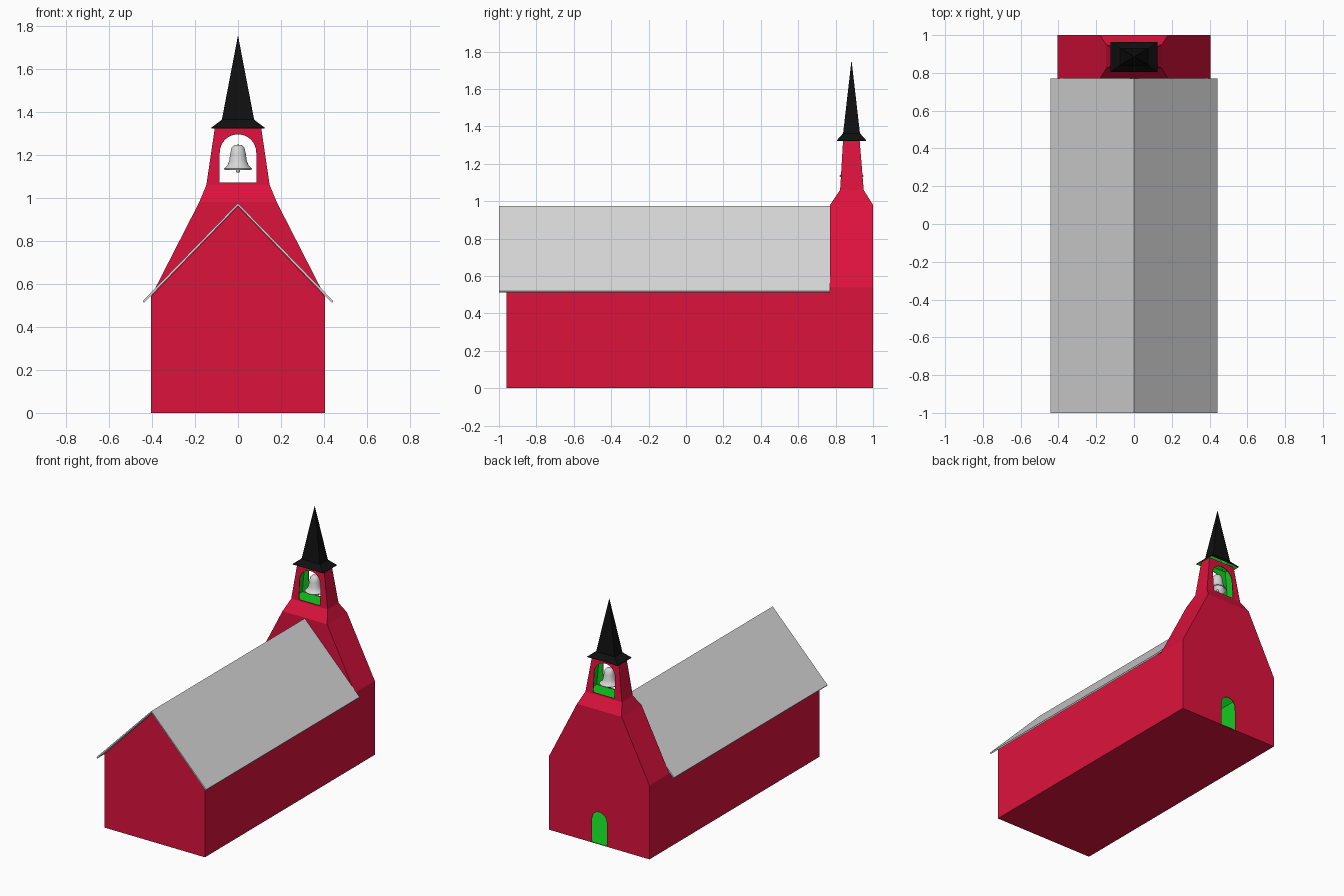
import bpy, bmesh, math
from mathutils import Vector

if "Cube" in bpy.data.objects:
    bpy.data.objects.remove(bpy.data.objects["Cube"], do_unlink=True)


def material(name, rgb):
    m = bpy.data.materials.new(name)
    m.use_nodes = True
    m.diffuse_color = (*rgb, 1)
    m.node_tree.nodes["Principled BSDF"].inputs["Base Color"].default_value = (*rgb, 1)
    return m


red = material("crimson_wall", (0.72, 0.006, 0.046))
green = material("green_interior", (0.006, 0.6, 0.014))
grey = material("light_grey", (0.68, 0.68, 0.68))
black = material("black_spire", (0.005, 0.005, 0.005))


def add_object(name, bm, *mats):
    mesh = bpy.data.meshes.new(name)
    bmesh.ops.recalc_face_normals(bm, faces=bm.faces)
    bm.to_mesh(mesh)
    bm.free()
    ob = bpy.data.objects.new(name, mesh)
    bpy.context.collection.objects.link(ob)
    for m in mats:
        mesh.materials.append(m)
    return ob


def half_shell(name, faces, outer, inner):
    """Mirrored thin shell with its own inside colour."""
    bm = bmesh.new()
    for f in faces:
        bm.faces.new([bm.verts.new(p) for p in f])
    bmesh.ops.remove_doubles(bm, verts=bm.verts, dist=0.0005)
    ob = add_object(name, bm, outer, inner)
    mirror = ob.modifiers.new("mirror", "MIRROR")
    mirror.merge_threshold = 0.001
    solid = ob.modifiers.new("wall_thickness", "SOLIDIFY")
    solid.thickness, solid.offset, solid.material_offset = 0.004, -1, 1
    return ob


def arch(w, spring, n=8):
    """Half arch, from the springing point up to the crown."""
    angles = [i * math.pi / 2 / n for i in range(n + 1)]
    return [(w * math.cos(a) if i < n else 0, spring + w * math.sin(a))
            for i, a in enumerate(angles)]


def tier(a, b, ends=True):
    """Half of a four-sided band between rings (half width, y front, y back, z)."""
    (xa, fa, ba, za), (xb, fb, bb, zb) = a, b
    faces = [[(xa, fa, za), (xa, ba, za), (xb, bb, zb), (xb, fb, zb)]]
    if ends:
        for ya, yb in ((fa, fb), (ba, bb)):
            faces.append([(0, ya, za), (xa, ya, za), (xb, yb, zb), (0, yb, zb)])
    return faces


# Nave and bell tower walls
W, EAVE, RIDGE = 0.405, 0.54, 0.96
FRONT, JOIN, BACK = -0.96, 0.77, 1.0
base = (W, JOIN, BACK, 0)
eave = (W, JOIN, BACK, EAVE)
shoulder = (0.18, JOIN, BACK, 0.98)
neck = (0.147, 0.824, 0.95, 1.06)
head = (0.107, 0.84, 0.928, 1.33)
DOOR = 0.06

walls = [
    [(0, FRONT, 0), (W, FRONT, 0), (W, FRONT, EAVE), (0, FRONT, RIDGE)],
    [(W, FRONT, 0), (W, JOIN, 0), (W, JOIN, EAVE), (W, FRONT, EAVE)],
    [(W, FRONT, EAVE), (W, JOIN, EAVE), (0, JOIN, RIDGE), (0, FRONT, RIDGE)],
    [(0, FRONT, 0), (0, BACK, 0), (DOOR, BACK, 0), (W, BACK, 0), (W, JOIN, 0), (W, FRONT, 0)],
    [(0, JOIN, RIDGE), (W, JOIN, EAVE), (shoulder[0], JOIN, shoulder[3]), (0, JOIN, shoulder[3])],
]
walls += tier(base, eave, False) + tier(eave, shoulder, False)
walls += tier(shoulder, neck) + tier(neck, head, False)

# Rear wall with the arched doorway
outline = [(DOOR, 0)] + arch(DOOR, 0.175)
outline += [(0, shoulder[3]), (shoulder[0], shoulder[3]), (W, EAVE), (W, 0)]
walls.append([(x, BACK, z) for x, z in outline])

# Belfry front and back with arched openings
SILL, OPEN = 1.07, 0.085
outline = [(0, neck[3]), (0, SILL), (OPEN, SILL)] + arch(OPEN, 1.21)
outline += [(0, head[3]), (head[0], head[3]), (neck[0], neck[3])]
for side in (1, 2):
    slope = (head[side] - neck[side]) / (head[3] - neck[3])
    walls.append([(x, neck[side] + slope * (z - neck[3]), z) for x, z in outline])
half_shell("church_walls", walls, red, green)

# Belfry floor
bm = bmesh.new()
bmesh.ops.create_cube(bm, size=1)
for v in bm.verts:
    v.co = Vector((v.co.x * 0.28, 0.887 + v.co.y * 0.114, 1.064 + v.co.z * 0.006))
add_object("belfry_floor", bm, green)

# Spire with flared eaves
MID = 0.885
rings = [(x, MID - y, MID + y, z) for x, y, z in
         ((0.125, 0.079, 1.325), (0.075, 0.045, 1.363))]
spire = tier(*rings)
x, y0, y1, z = rings[1]
tip = (0, MID, 1.755)
spire += [[(x, y0, z), (x, y1, z), tip], [(0, y0, z), (x, y0, z), tip],
          [(0, y1, z), (x, y1, z), tip]]
half_shell("spire", spire, black, green)

# Nave roof, a thin chevron extruded along the ridge
profile = [(0, 0.975), (0.443, 0.52), (0.437, 0.511), (0, 0.963),
           (-0.437, 0.511), (-0.443, 0.52)]
bm = bmesh.new()
end = bm.faces.new([bm.verts.new((x, -1, z)) for x, z in profile])
new = bmesh.ops.extrude_face_region(bm, geom=[end])["geom"]
bmesh.ops.translate(bm, vec=(0, 1 + JOIN, 0),
                    verts=[g for g in new if isinstance(g, bmesh.types.BMVert)])
bm.faces.ensure_lookup_table()
add_object("nave_roof", bm, grey)

# Bell, a lathed profile, with its clapper
profile = [(0, 1.247), (0.018, 1.245), (0.03, 1.233), (0.036, 1.205), (0.041, 1.17),
           (0.051, 1.148), (0.065, 1.136), (0.062, 1.13), (0.045, 1.142), (0.034, 1.17),
           (0.028, 1.22), (0, 1.235)]
bm = bmesh.new()
verts = [bm.verts.new((r, MID, z)) for r, z in profile]
edges = [bm.edges.new(pair) for pair in zip(verts, verts[1:])]
bmesh.ops.spin(bm, geom=verts + edges, cent=(0, MID, 0), axis=(0, 0, 1),
               angle=2 * math.pi, steps=24)
bmesh.ops.remove_doubles(bm, verts=bm.verts, dist=0.0005)
bell = add_object("bell", bm, grey)

bm = bmesh.new()
bmesh.ops.create_uvsphere(bm, u_segments=12, v_segments=8, radius=0.01)
bmesh.ops.translate(bm, verts=bm.verts, vec=(0, MID, 1.126))
clapper = add_object("bell_clapper", bm, grey)

bpy.ops.object.select_all(action="DESELECT")
for ob in (bell, clapper):
    ob.select_set(True)
bpy.context.view_layer.objects.active = bell
bpy.ops.object.shade_smooth_by_angle(angle=math.radians(40))
